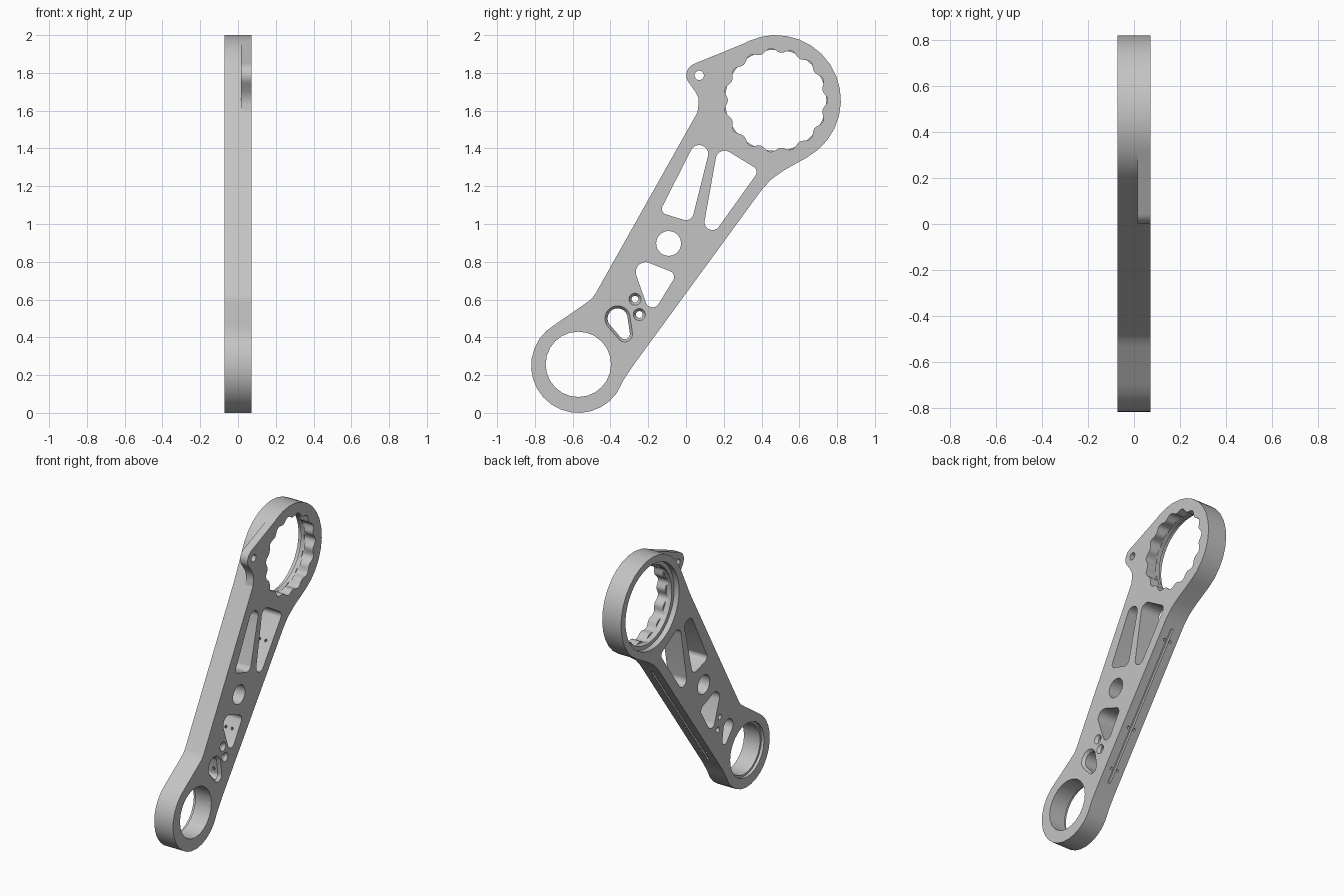
import bpy, bmesh
from math import cos, sin, pi, radians
from mathutils import Matrix, Vector

if "Cube" in bpy.data.objects:
    bpy.data.objects.remove(bpy.data.objects["Cube"])

HALF = 0.0725                      # half thickness
BIG, SMALL = (0.475, 1.655), (-0.57, 0.25)   # ring centres in (y, z)

metal = bpy.data.materials.new("light_grey_metal")
metal.use_nodes = True
metal.diffuse_color = (0.55, 0.55, 0.55, 1)
bsdf = next(n for n in metal.node_tree.nodes if n.type == 'BSDF_PRINCIPLED')
bsdf.inputs["Base Color"].default_value = (0.55, 0.55, 0.55, 1)


def arc(c, r, a0, a1, n):
    angles = [radians(a0 + (a1 - a0) * i / n) for i in range(n + 1)]
    return [(c[0] + r * cos(a), c[1] + r * sin(a)) for a in angles]


def circle(c, r, n):
    return arc(c, r, 0, 360, n)[:-1]


def hull(discs, grow=0.0, n=48):
    """Rounded outline stretched around several discs (y, z, r)."""
    pts = []
    for i in range(n):
        u = (cos(2 * pi * i / n), sin(2 * pi * i / n))
        y, z, r = max(discs, key=lambda d: d[0] * u[0] + d[1] * u[1] + d[2])
        pts.append((y + (r + grow) * u[0], z + (r + grow) * u[1]))
    return pts


def finish(name, bm):
    bmesh.ops.recalc_face_normals(bm, faces=bm.faces)
    mesh = bpy.data.meshes.new(name)
    bm.to_mesh(mesh)
    bm.free()
    ob = bpy.data.objects.new(name, mesh)
    bpy.context.collection.objects.link(ob)
    return ob


def loft(name, *rings):
    """Solid through (x, outline) rings with equal point counts."""
    bm = bmesh.new()
    loops = [[bm.verts.new((x, y, z)) for y, z in pts] for x, pts in rings]
    bm.faces.new(loops[0])
    bm.faces.new(loops[-1])
    for a, b in zip(loops, loops[1:]):
        for i in range(len(a)):
            bm.faces.new((a[i - 1], a[i], b[i], b[i - 1]))
    return finish(name, bm)


def prism(name, pts, x0=-0.2, x1=0.2):
    return loft(name, (x0, pts), (x1, pts))


# Arm slab: small ring, tapering bar, big ring
outline = (arc(SMALL, 0.25, 120, 324, 16)
           + [(-0.33, 0.175), (-0.28, 0.25), (0.4, 1.18), (0.45, 1.235), (0.52, 1.285)]
           + arc(BIG, 0.345, -61, 151, 18)
           + [(0.06, 1.59), (-0.48, 0.63), (-0.5, 0.603), (-0.535, 0.577)])
arm = prism("lever_arm", outline, -HALF, HALF)

# Thin ear on one side of the big ring
ear_outline = ([(0.36, 1.977)] + arc((0.068, 1.787), 0.066, 111, 222, 8)
               + [(0.05, 1.7), (0.067, 1.665), (0.067, 1.63), (0.06, 1.592),
                  (0.15, 1.65), (0.2, 1.78), (0.31, 1.94)])
ear = prism("ear", ear_outline, 0.015, HALF)

# Lightening holes
cutters = [
    prism("cut_left_window", hull([(0.07, 1.37, 0.048), (-0.098, 1.08, 0.03), (0.0, 1.06, 0.04)])),
    prism("cut_right_window", hull([(0.205, 1.34, 0.048), (0.342, 1.275, 0.032), (0.14, 1.01, 0.042)])),
    prism("cut_round_hole", circle((-0.092, 0.897), 0.066, 24)),
    prism("cut_kite", hull([(-0.213, 0.745, 0.053), (-0.095, 0.72, 0.032), (-0.177, 0.597, 0.038)])),
    prism("cut_ear_hole", circle((0.07, 1.787), 0.025, 16)),
]

# Holes with a chamfered rim
for name, discs, rim in (
        ("cut_teardrop", [(-0.362, 0.5, 0.053), (-0.325, 0.418, 0.028)], 0.014),
        ("cut_screw_a", [(-0.27, 0.602, 0.018)], 0.014),
        ("cut_screw_b", [(-0.247, 0.521, 0.018)], 0.014)):
    cutters.append(loft(name, (-0.2, hull(discs)), (HALF - 0.02, hull(discs)),
                        (HALF, hull(discs, rim)), (0.2, hull(discs, rim))))

# Big bore: scalloped half, plain ring, wider recess
lobes = []
for i in range(120):
    a = 2 * pi * i / 120
    r = 0.264 + 0.011 * cos(15 * a)
    lobes.append((BIG[0] + r * cos(a), BIG[1] + r * sin(a)))
cutters += [
    prism("cut_scallops", lobes, -0.01, 0.2),
    prism("cut_big_bore", circle(BIG, 0.268, 48), -0.2, 0.005),
    prism("cut_big_recess", circle(BIG, 0.295, 48), -0.2, -0.035),
    prism("cut_small_bore", circle((-0.57, 0.257), 0.173, 24)),
    prism("cut_small_recess", circle((-0.57, 0.257), 0.187, 24), -0.2, -0.052),
]

# Groove and paired cross holes in the lower edge
start = Vector((0, -0.28, 0.25))
along = (Vector((0, 0.4, 1.18)) - start).normalized()
inward = Vector((0, -along.z, along.y))


def edge_frame(x, t, depth):
    p = start + along * t + inward * depth
    m = Matrix((Vector((1, 0, 0)), along, inward)).transposed().to_4x4()
    m.translation = p + Vector((x, 0, 0))
    return m


bm = bmesh.new()
bmesh.ops.create_cube(bm, size=1, matrix=edge_frame(0, 0.585, 0) @ Matrix.Diagonal((0.02, 1.05, 0.036, 1)))
cutters.append(finish("cut_groove", bm))
for t in (0.15, 0.43, 1.03):
    for x in (-0.024, 0.024):
        bm = bmesh.new()
        bmesh.ops.create_cone(bm, cap_ends=True, segments=12, radius1=0.009, radius2=0.009,
                              depth=0.2, matrix=edge_frame(x, t, 0.05))
        cutters.append(finish("cut_cross_hole", bm))

# Combine everything into one solid
for ob, op in [(ear, 'UNION')] + [(c, 'DIFFERENCE') for c in cutters]:
    mod = arm.modifiers.new(ob.name, 'BOOLEAN')
    mod.operation, mod.solver, mod.object = op, 'EXACT', ob
bpy.context.view_layer.update()
result = bpy.data.meshes.new_from_object(arm.evaluated_get(bpy.context.evaluated_depsgraph_get()))
arm.modifiers.clear()
arm.data = result
for ob in [ear] + cutters:
    bpy.data.objects.remove(ob)
result.materials.clear()
result.materials.append(metal)

bpy.ops.object.select_all(action='DESELECT')
arm.select_set(True)
bpy.context.view_layer.objects.active = arm
bpy.ops.object.shade_smooth_by_angle(angle=radians(30))
